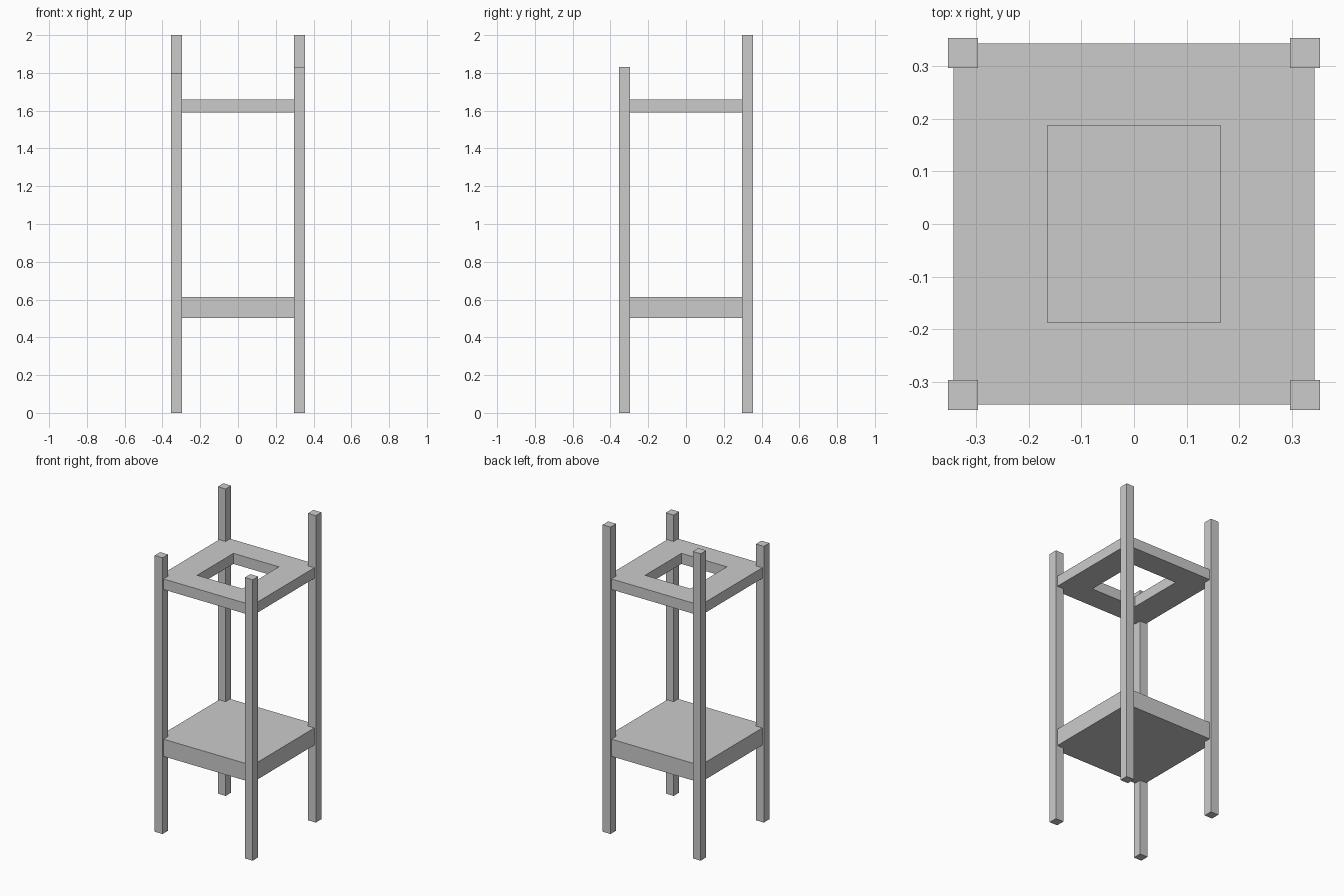
import bpy, bmesh

if "Cube" in bpy.data.objects:
    bpy.data.objects.remove(bpy.data.objects["Cube"])

POST_C, POST_W = 0.325, 0.057
SHELF = 0.343


def finish(bm, name):
    bmesh.ops.recalc_face_normals(bm, faces=bm.faces)
    mesh = bpy.data.meshes.new(name)
    bm.to_mesh(mesh)
    bm.free()
    bpy.context.collection.objects.link(bpy.data.objects.new(name, mesh))


def box(name, x, y, half_x, half_y, z0, z1):
    bm = bmesh.new()
    bmesh.ops.create_cube(bm, size=2)
    for v in bm.verts:
        v.co = (x + v.co.x * half_x, y + v.co.y * half_y, z1 if v.co.z > 0 else z0)
    finish(bm, name)


def frame(name, outer, hole_x, hole_y, z0, z1):
    # four mitred faces around the hole, extruded upwards
    bm = bmesh.new()
    signs = [(-1, -1), (1, -1), (1, 1), (-1, 1)]
    a = [bm.verts.new((sx * outer, sy * outer, z0)) for sx, sy in signs]
    b = [bm.verts.new((sx * hole_x, sy * hole_y, z0)) for sx, sy in signs]
    faces = [bm.faces.new((a[i], a[(i + 1) % 4], b[(i + 1) % 4], b[i])) for i in range(4)]
    ext = bmesh.ops.extrude_face_region(bm, geom=faces, use_keep_orig=True)
    for g in ext["geom"]:
        if isinstance(g, bmesh.types.BMVert):
            g.co.z = z1
    finish(bm, name)


# corner posts, each with its own height
for name, sx, sy, top in (("front_left_post", -1, -1, 1.80),
                          ("front_right_post", 1, -1, 1.83),
                          ("back_left_post", -1, 1, 2.0),
                          ("back_right_post", 1, 1, 2.0)):
    box(name, sx * POST_C, sy * POST_C, POST_W / 2, POST_W / 2, 0, top)

# solid lower shelf and open upper shelf
box("lower_shelf", 0, 0, SHELF, SHELF, 0.502, 0.614)
frame("upper_shelf_frame", SHELF, 0.164, 0.187, 1.589, 1.658)
